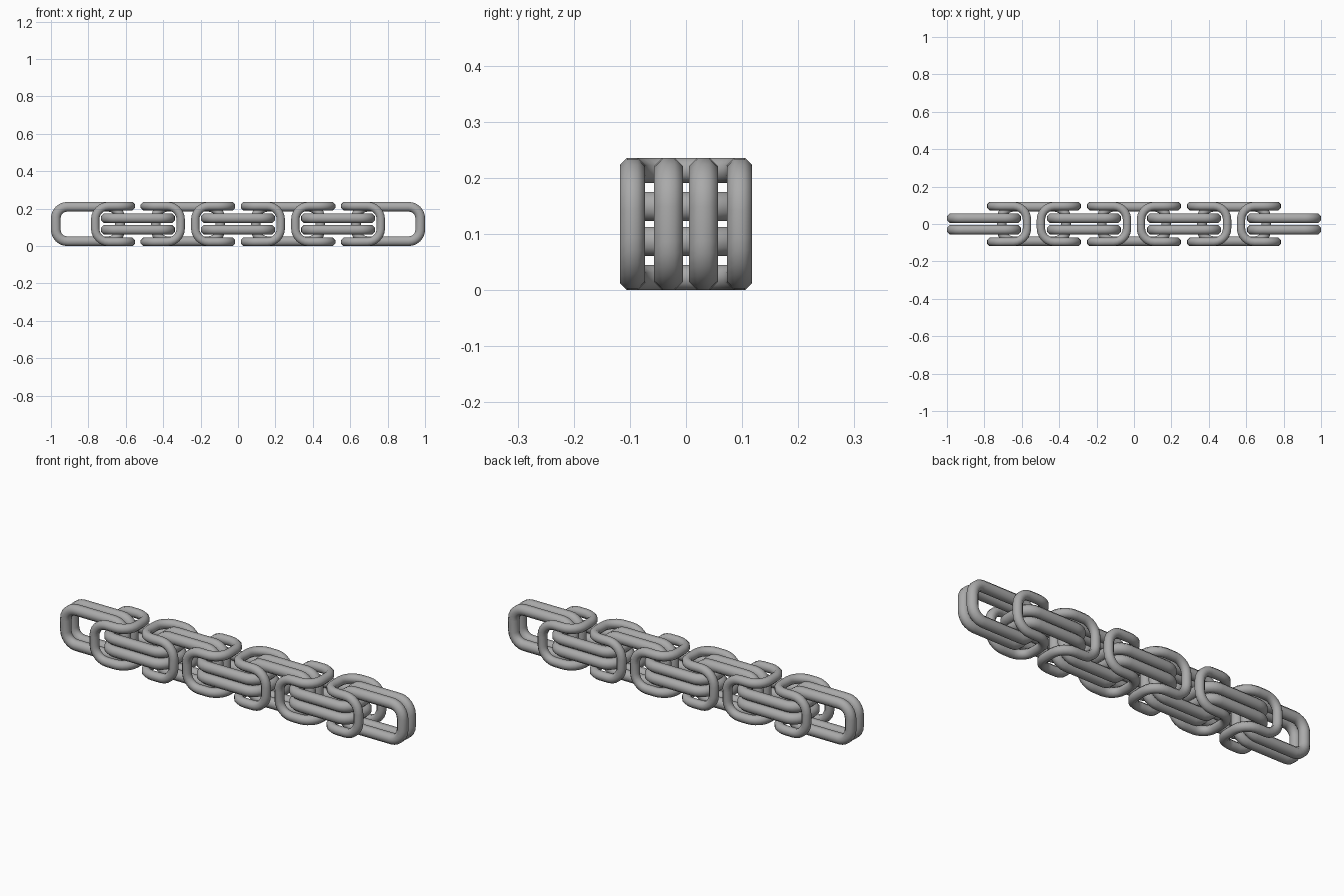
import bpy, bmesh, math
from mathutils import Vector, Matrix

cube = bpy.data.objects.get("Cube")
if cube:
    bpy.data.objects.remove(cube)

metal = bpy.data.materials.new("grey metal")
metal.use_nodes = True
grey = (0.4, 0.4, 0.4, 1)
metal.diffuse_color = grey
metal.node_tree.nodes["Principled BSDF"].inputs["Base Color"].default_value = grey

SIDES = 8
HALF = 0.118     # half height of the chain
PITCH = 0.535    # length of one repeat


def rounded_loop(corners, radius, steps=6):
    """Closed path with every right-angle corner turned into an arc."""
    path = []
    for i, c in enumerate(corners):
        a = (corners[i - 1] - c).normalized()
        b = (corners[(i + 1) % len(corners)] - c).normalized()
        centre = c + (a + b) * radius
        for s in range(steps + 1):
            t = s / steps * math.pi / 2
            path.append(centre - b * radius * math.cos(t) - a * radius * math.sin(t))
    return path


def sweep(name, path, half_width):
    """Sweep an octagon, flat sides facing the axes, along a closed path."""
    bm = bmesh.new()
    n = len(path)
    r = half_width / math.cos(math.pi / SIDES)
    tangents = [(path[(i + 1) % n] - path[i - 1]).normalized() for i in range(n)]
    start = (path[0] - path[-1]).normalized()
    # Begin from the axis-aligned straight run, then carry the frame round the bends
    u = Vector((0, 0, 1)) if abs(start.z) < 0.5 else Vector((1, 0, 0))
    last = start
    rings = []
    for p, t in zip(path, tangents):
        u = last.rotation_difference(t) @ u
        v = t.cross(u)
        last = t
        ring = []
        for k in range(SIDES):
            ang = (k + 0.5) * 2 * math.pi / SIDES
            ring.append(bm.verts.new(p + (u * math.cos(ang) + v * math.sin(ang)) * r))
        rings.append(ring)
    # Match the seam to the nearest corner of the octagon
    shift = min(range(SIDES), key=lambda s: sum(
        (rings[-1][k].co - rings[0][(k + s) % SIDES].co).length for k in range(SIDES)))
    for i in range(n):
        nxt, off = (rings[i + 1], 0) if i < n - 1 else (rings[0], shift)
        for k in range(SIDES):
            k2 = (k + 1) % SIDES
            bm.faces.new((rings[i][k], rings[i][k2],
                          nxt[(k2 + off) % SIDES], nxt[(k + off) % SIDES]))
    bmesh.ops.recalc_face_normals(bm, faces=bm.faces[:])
    mesh = bpy.data.meshes.new(name)
    bm.to_mesh(mesh)
    bm.free()
    mesh.shade_smooth()
    mesh.materials.append(metal)
    return mesh


def place(name, mesh, x, y=0, z=0, turn=0, axis="X"):
    obj = bpy.data.objects.new(name, mesh)
    bpy.context.collection.objects.link(obj)
    obj.matrix_world = Matrix.Translation((x, y, HALF + z)) @ Matrix.Rotation(turn, 4, axis)


# Long flat link, upright in the xz plane
W = 0.026
lx, lz = 0.198 - W, HALF - W
flat_link = sweep("flat_link", rounded_loop(
    [Vector((x, 0, z)) for x, z in ((-lx, -lz), (lx, -lz), (lx, lz), (-lx, lz))], 0.062), W)

# Folded link: upright loops at one end, level loops at the other
S = 0.0223
a = HALF - S
saddle = [(-1, 1, -1), (-1, 1, 1), (1, 1, 1), (1, -1, 1),
          (-1, -1, 1), (-1, -1, -1), (1, -1, -1), (1, 1, -1)]
folded_link = sweep("folded_link", rounded_loop([Vector(c) * a for c in saddle], 0.072), S)

# Pairs of upright links, then pairs of level links
for side in (-1, 1):
    for i in range(4):
        place("upright_link", flat_link, (i - 1.5) * PITCH, y=side * 0.031)
    for i in range(3):
        place("level_link", flat_link, (i - 1) * PITCH, z=side * 0.031, turn=math.pi / 2)

# Folded links, facing each other around each level pair
for i in range(3):
    for side in (-1, 1):
        place("folded_link", folded_link, (i - 1) * PITCH + side * 0.133,
              turn=math.pi if side > 0 else 0, axis="Z")
